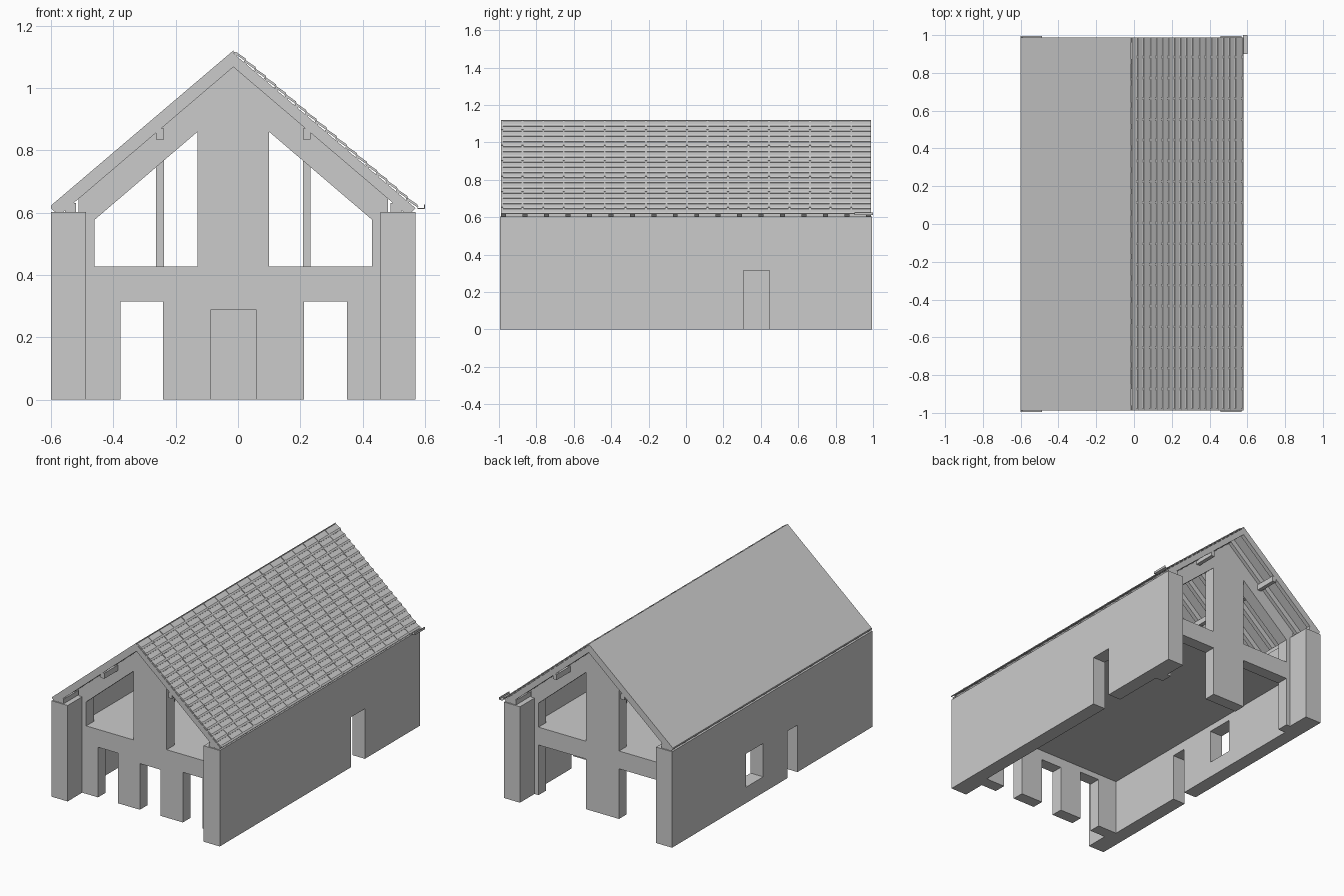
import bpy, bmesh, math
from mathutils import Vector

if "Cube" in bpy.data.objects:
    bpy.data.objects.remove(bpy.data.objects["Cube"])

X0 = -0.015            # ridge position
HALF = 0.585           # half width of the house
L = 0.995              # half length of the walls
RL = 0.988             # half length of the roof
WALL_H = 0.603
SLOPE = 0.85

grey = bpy.data.materials.new("plain_grey")
grey.diffuse_color = (0.6, 0.6, 0.6, 1)
grey.use_nodes = True
grey.node_tree.nodes["Principled BSDF"].inputs["Base Color"].default_value = grey.diffuse_color


def finish(name, bm):
    bmesh.ops.recalc_face_normals(bm, faces=bm.faces)
    me = bpy.data.meshes.new(name)
    bm.to_mesh(me)
    bm.free()
    me.materials.append(grey)
    ob = bpy.data.objects.new(name, me)
    bpy.context.collection.objects.link(ob)
    return ob


def add_prism(bm, pts, y0, y1):
    """Extrude an x-z profile along y."""
    a = [bm.verts.new((x, y0, z)) for x, z in pts]
    b = [bm.verts.new((x, y1, z)) for x, z in pts]
    bm.faces.new(a)
    bm.faces.new(b[::-1])
    n = len(pts)
    for i in range(n):
        j = (i + 1) % n
        bm.faces.new((a[j], a[i], b[i], b[j]))


def add_box(bm, x0, x1, y0, y1, z0, z1):
    add_prism(bm, [(x0, z0), (x1, z0), (x1, z1), (x0, z1)], y0, y1)


def box(name, *dims):
    bm = bmesh.new()
    add_box(bm, *dims)
    return finish(name, bm)


def panel(name, loops, thickness, loc, rot):
    """Flat wall from an outline plus hole loops."""
    cu = bpy.data.curves.new(name, 'CURVE')
    cu.dimensions = '2D'
    cu.fill_mode = 'BOTH'
    cu.extrude = thickness / 2
    for pts in loops:
        sp = cu.splines.new('POLY')
        sp.points.add(len(pts) - 1)
        for p, (u, v) in zip(sp.points, pts):
            p.co = (u, v, 0, 1)
        sp.use_cyclic_u = True
    cu.materials.append(grey)
    ob = bpy.data.objects.new(name, cu)
    ob.location = loc
    ob.rotation_euler = rot
    bpy.context.collection.objects.link(ob)
    bpy.ops.object.select_all(action='DESELECT')
    ob.select_set(True)
    bpy.context.view_layer.objects.active = ob
    bpy.ops.object.convert(target='MESH')
    bpy.ops.object.shade_flat()


def notched(a, b, top, doors):
    """Outline from (a,0) to (b,0) with door notches, then the top points."""
    pts = [(a, 0)]
    for d0, d1, h in doors:
        pts += [(d0, 0), (d0, h), (d1, h), (d1, 0)]
    return pts + [(b, 0)] + top


# --- side walls, with thicker corner piers ---
T, END = 0.088, 0.85
side_rot = (math.pi / 2, 0, math.pi / 2)
side_top = [(END, WALL_H), (-END, WALL_H)]
panel("left_wall",
      [notched(-END, END, side_top, [(-0.25, -0.15, 0.295)]),
       [(0.09, 0.10), (0.26, 0.10), (0.26, 0.31), (0.09, 0.31)]],
      T, (X0 - HALF + T / 2, 0, 0), side_rot)
panel("right_wall",
      [notched(-END, END, side_top, [(0.307, 0.447, 0.315)])],
      T, (X0 + HALF - T / 2, 0, 0), side_rot)
for sx, nx in ((-1, "left"), (1, "right")):
    for sy, ny in ((-1, "front"), (1, "back")):
        xs = sorted((X0 + sx * HALF, X0 + sx * (HALF - 0.112)))
        ys = sorted((sy * L, sy * END))
        box(f"{ny}_{nx}_pier", *xs, *ys, 0, WALL_H)

# --- gable walls, set back under the roof ---
GH = 0.497             # half width between side walls
APEX = 1.068
eave_z = APEX - SLOPE * GH
gable_top = [(X0 + GH, eave_z), (X0, APEX), (X0 - GH, eave_z)]
windows = [[(X0 + s * d, z) for d, z in
            ((0.115, 0.427), (0.445, 0.427), (0.445, 0.578), (0.115, 0.86))] for s in (-1, 1)]
front_doors = [(-0.378, -0.24, 0.315), (-0.087, 0.058, 0.29), (0.212, 0.35, 0.315)]
back_doors = [(-0.46, -0.13, 0.315), (0.10, 0.43, 0.315)]
for name, y, doors in (("front_gable", -0.813, front_doors), ("back_gable", 0.813, back_doors)):
    panel(name, [notched(X0 - GH, X0 + GH, gable_top, doors)] + windows,
          0.075, (0, y, 0), (math.pi / 2, 0, 0))

# --- upper floor ---
box("upper_floor", X0 - 0.5, X0 + 0.5, -0.78, 0.78, 0.35, 0.425)

# --- roof frame: purlins, posts, wall plates, rafters ---
N = 18
RIDGE = 1.112          # rafter top at the ridge
EAVE = RIDGE - SLOPE * HALF
RAFTER = [(0, RIDGE), (HALF, EAVE), (HALF - 0.012, WALL_H), (0.546, WALL_H), (0, APEX)]
for s, side in ((-1, "left"), (1, "right")):
    px = sorted((X0 + s * 0.223, X0 + s * 0.248))
    box(f"{side}_purlin", *px, -RL, RL, 0.835, 0.87)
    bm = bmesh.new()
    for y in (-0.3, 0.3):
        add_box(bm, *px, y - 0.0125, y + 0.0125, 0.425, 0.836)
    finish(f"{side}_posts", bm)
    box(f"{side}_wall_plate", *sorted((X0 + s * 0.505, X0 + s * 0.54)), -RL, RL, 0.6, 0.632)
    bm = bmesh.new()
    for i in range(N):
        y = -RL + 0.013 + i * (2 * RL - 0.026) / (N - 1)
        add_prism(bm, [(X0 + s * d, z) for d, z in RAFTER], y - 0.013, y + 0.013)
    finish(f"{side}_rafters", bm)

# --- plain left roof sheet ---
bm = bmesh.new()
add_prism(bm, [(X0, RIDGE + 0.009), (X0 - HALF, EAVE + 0.009), (X0 - HALF, EAVE), (X0, RIDGE)], -RL, RL)
finish("left_roof_sheet", bm)

# --- tiled right roof: battens, stepped tile rows and raised side joints ---
drop = SLOPE * HALF
length = math.hypot(HALF, drop)
along = Vector((HALF, -drop)) / length
out = Vector((drop, HALF)) / length
start = Vector((X0, RIDGE))


def slope_points(pairs):
    return [tuple(start + along * s + out * t) for s, t in pairs]


pitch = length / N
battens, tiles = bmesh.new(), bmesh.new()
col = 2 * RL / N
for i in range(N):
    a, b = i * pitch, (i + 1) * pitch
    add_prism(battens, slope_points([(a + 0.004, 0), (a + 0.014, 0),
                                     (a + 0.014, 0.003), (a + 0.004, 0.003)]), -RL, RL)
    # thin sloping tile with a raised, rounded-off nose
    add_prism(tiles, slope_points([(a, 0.002), (b + 0.004, 0.006), (b + 0.004, 0.009),
                                   (b - 0.002, 0.012), (b - 0.009, 0.012),
                                   (b - 0.013, 0.0085), (a, 0.005)]), -RL, RL)
    rib = slope_points([(a + 0.003, 0.004), (b - 0.002, 0.009), (b - 0.002, 0.013), (a + 0.003, 0.009)])
    for j in range(N):
        y = -RL + j * col
        add_prism(tiles, rib, y, y + 0.01)
finish("roof_battens", battens)
finish("roof_tiles", tiles)

# --- short gutter at the back right eave ---
bm = bmesh.new()
add_prism(bm, [(0.577, 0.612), (0.6, 0.612), (0.6, 0.626), (0.597, 0.626),
               (0.597, 0.615), (0.577, 0.615)], 0.9, 1.0)
finish("gutter", bm)
